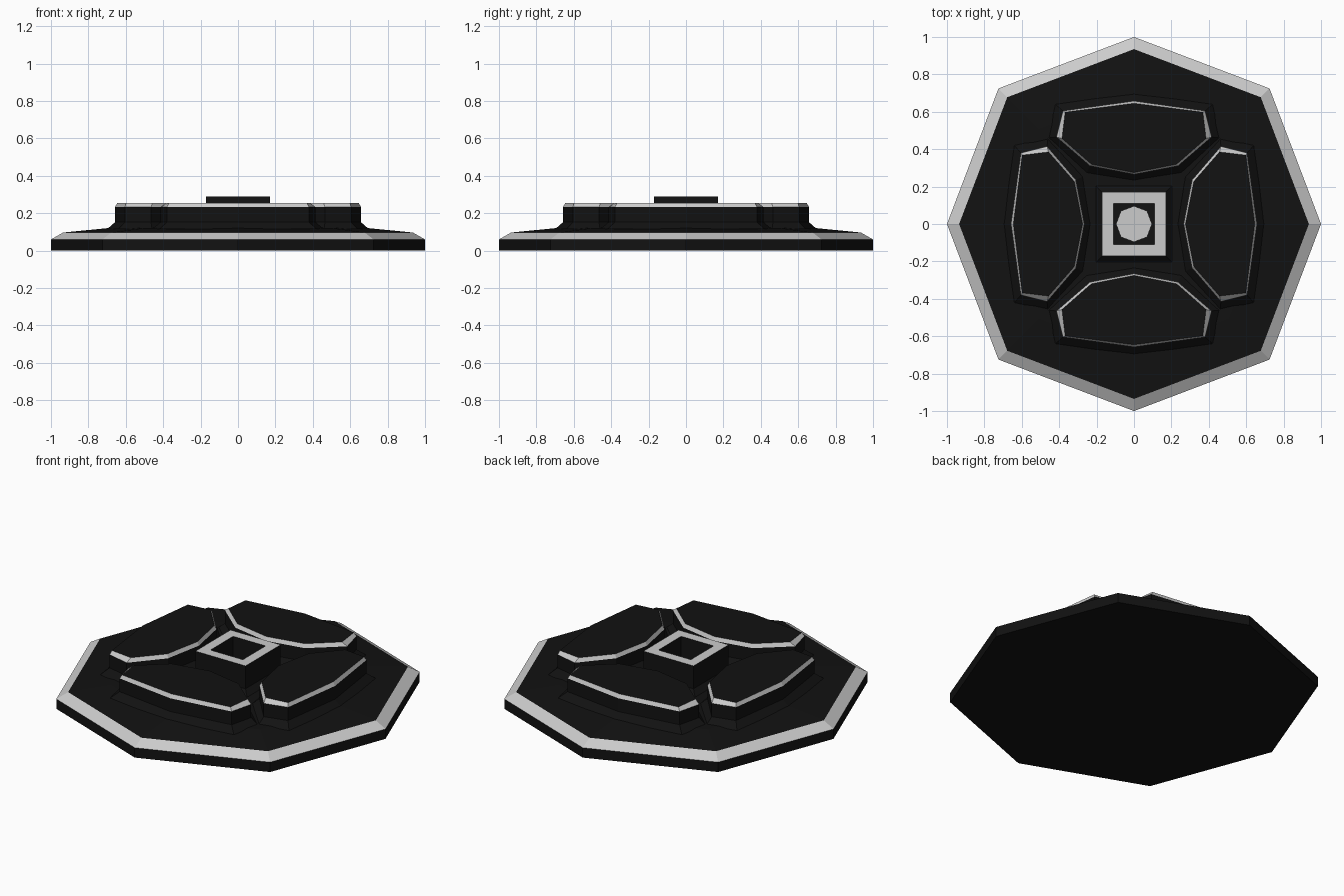
import bpy, math

if "Cube" in bpy.data.objects:
    bpy.data.objects.remove(bpy.data.objects["Cube"])


def material(name, v):
    m = bpy.data.materials.new(name)
    m.diffuse_color = (v, v, v, 1)
    m.use_nodes = True
    m.node_tree.nodes["Principled BSDF"].inputs["Base Color"].default_value = m.diffuse_color
    return m


DARK = material("dark", 0.006)
LIGHT = material("light", 0.6)


def loft(name, rings, bands, bottom=0, top=0, closed=False, angle=0):
    """Stack of (outline, z) rings; bands gives 0 dark / 1 light per strip."""
    n = len(rings[0][0])
    c, s = math.cos(angle), math.sin(angle)
    verts = [(x * c - y * s, x * s + y * c, z) for pts, z in rings for x, y in pts]
    faces, mats = [], []
    for k, mat in enumerate(bands):
        a, b = k * n, ((k + 1) % len(rings)) * n
        for i in range(n):
            j = (i + 1) % n
            faces.append((a + i, a + j, b + j, b + i))
            mats.append(mat)
    if not closed:
        faces += [tuple(reversed(range(n))),
                  tuple(range((len(rings) - 1) * n, len(rings) * n))]
        mats += [bottom, top]
    me = bpy.data.meshes.new(name)
    me.from_pydata(verts, [], faces)
    me.materials.append(DARK)
    me.materials.append(LIGHT)
    me.polygons.foreach_set("material_index", mats)
    me.update()
    ob = bpy.data.objects.new(name, me)
    bpy.context.collection.objects.link(ob)
    return ob


def octagon(r):
    return [(r * (1 if i % 2 == 0 else 1.025) * math.cos(i * math.pi / 4),
             r * (1 if i % 2 == 0 else 1.025) * math.sin(i * math.pi / 4))
            for i in range(8)]


def square(h):
    return [(h, -h), (h, h), (-h, h), (-h, -h)]


def mirror(right):
    """Close a half outline (bottom middle to top middle) across x = 0."""
    return right + [(-x, y) for x, y in reversed(right[1:-1])]


# Octagonal base plate with light bevelled rim
loft("base_plate", [(octagon(1), 0), (octagon(1), 0.06), (octagon(0.935), 0.097),
                    (octagon(0.70), 0.12)], [0, 1, 0])

# Four raised petals with flared feet and light chamfers
foot = mirror([(0, 0.23), (0.255, 0.27), (0.46, 0.46), (0.42, 0.64), (0, 0.70)])
wall = mirror([(0, 0.265), (0.235, 0.31), (0.415, 0.465), (0.38, 0.605), (0, 0.658)])
rim = mirror([(0, 0.275), (0.228, 0.32), (0.385, 0.457), (0.368, 0.598), (0, 0.645)])
for k in range(4):
    loft(f"petal_{k + 1}", [(foot, 0.115), (wall, 0.152), (wall, 0.233), (rim, 0.255)],
         [0, 0, 1], angle=k * math.pi / 2)

# Hollow square socket in the centre
loft("centre_frame", [(square(0.21), 0.115), (square(0.17), 0.15), (square(0.17), 0.29),
                      (square(0.11), 0.29), (square(0.11), 0.115)],
     [0, 0, 1, 0, 0], closed=True)

# Light disc at the bottom of the socket
loft("centre_disc", [(octagon(0.096), 0.115), (octagon(0.096), 0.13)], [0], top=1)
